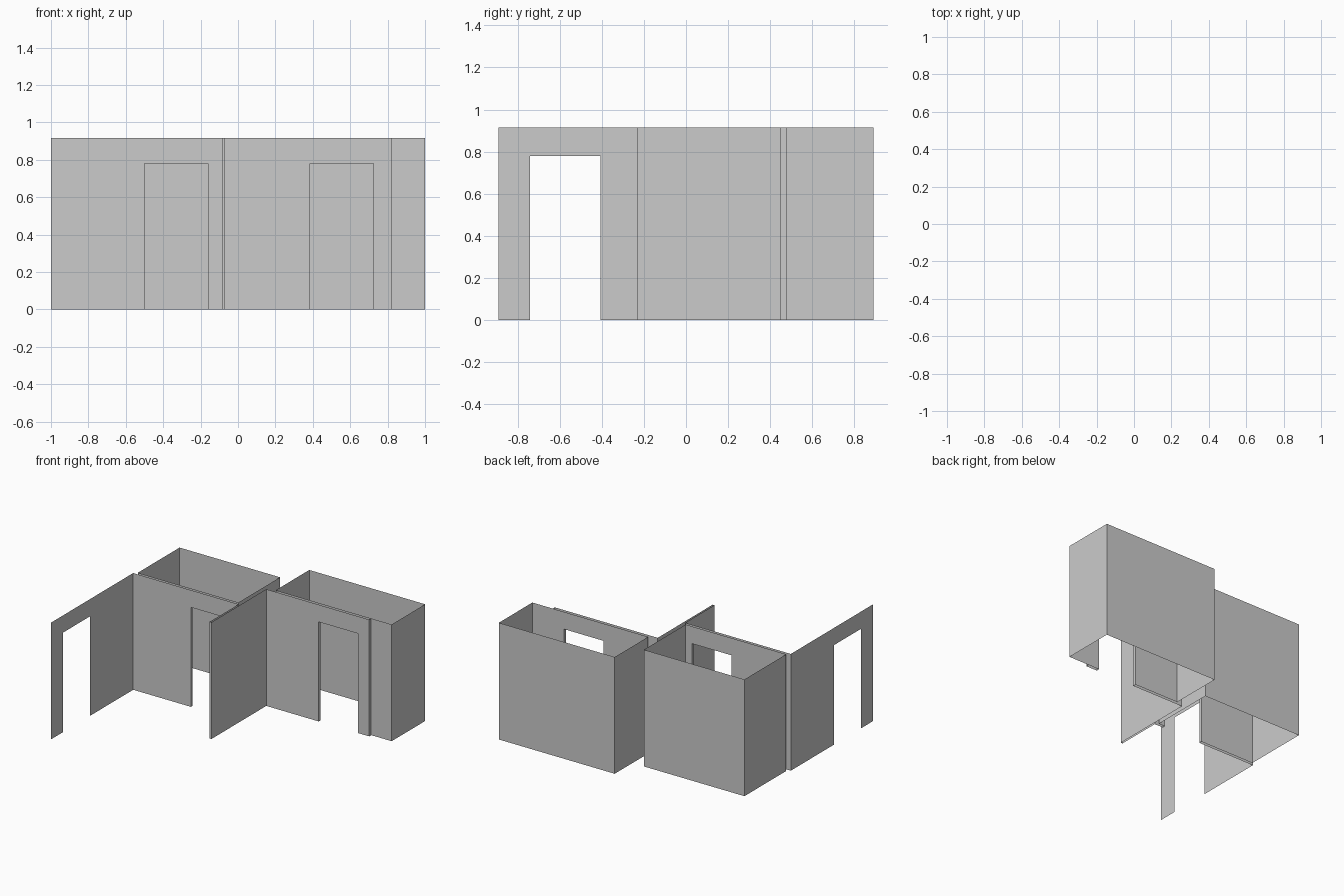
import bpy, bmesh
from mathutils import Vector

if "Cube" in bpy.data.objects:
    bpy.data.objects.remove(bpy.data.objects["Cube"])

H, DOOR_H = 0.915, 0.78      # wall and door heights


def quad(bm, a, b, z0=0.0, z1=H):
    """Upright sheet standing on the plan line a-b."""
    pts = [(*a, z0), (*b, z0), (*b, z1), (*a, z1)]
    bm.faces.new([bm.verts.new(p) for p in pts])


def panel(bm, a, b, door=None):
    """Wall sheet, optionally with a doorway (start, end along x or y)."""
    if door is None:
        quad(bm, a, b)
        return
    va, vb = Vector(a), Vector(b)
    axis = 0 if abs(b[0] - a[0]) > abs(b[1] - a[1]) else 1
    at = lambda c: tuple(va.lerp(vb, (c - a[axis]) / (b[axis] - a[axis])))
    d0, d1 = at(door[0]), at(door[1])
    quad(bm, a, d0)
    quad(bm, d0, d1, DOOR_H, H)
    quad(bm, d1, b)


def walls(name, plan, doors=None, closed=False):
    """Run of wall sheets along a plan outline; doors maps segment -> opening."""
    bm = bmesh.new()
    ends = plan[1:] + plan[:1] if closed else plan[1:]
    for i, (a, b) in enumerate(zip(plan, ends)):
        panel(bm, a, b, (doors or {}).get(i))
    bmesh.ops.remove_doubles(bm, verts=bm.verts, dist=0.0005)
    me = bpy.data.meshes.new(name)
    bm.to_mesh(me)
    bm.free()
    ob = bpy.data.objects.new(name, me)
    bpy.context.collection.objects.link(ob)


def jambs(name, door, y0, y1):
    """Door sides joining the outer and inner wall sheets."""
    bm = bmesh.new()
    for x in door:
        quad(bm, (x, y0), (x, y1), 0, DOOR_H)
    me = bpy.data.meshes.new(name)
    bm.to_mesh(me)
    bm.free()
    bpy.context.collection.objects.link(bpy.data.objects.new(name, me))


LEFT_DOOR, RIGHT_DOOR = (-0.5, -0.16), (0.385, 0.725)
LY0, LY1, RY0, RY1 = 0.13, 0.153, 0.45, 0.475

# Continuous corridor wall: side wall, left front, divider, right front, end return
walls("corridor_wall",
      [(-1, -0.89), (-1, LY0), (-0.085, LY0), (-0.085, -0.23),
       (-0.07, -0.23), (-0.07, RY0), (0.823, RY0), (0.823, RY1)],
      {0: (-0.74, -0.405), 1: LEFT_DOOR, 4: None, 5: RIGHT_DOOR})

# Two rooms behind the doors
walls("left_room", [(-0.976, LY1), (-0.104, LY1), (-0.104, 0.67), (-0.976, 0.67)],
      {0: LEFT_DOOR}, closed=True)
walls("right_room", [(-0.005, RY1), (1, RY1), (1, 0.89), (-0.005, 0.89)],
      {0: RIGHT_DOOR}, closed=True)

# Door sides
jambs("left_door_jambs", LEFT_DOOR, LY0, LY1)
jambs("right_door_jambs", RIGHT_DOOR, RY0, RY1)
